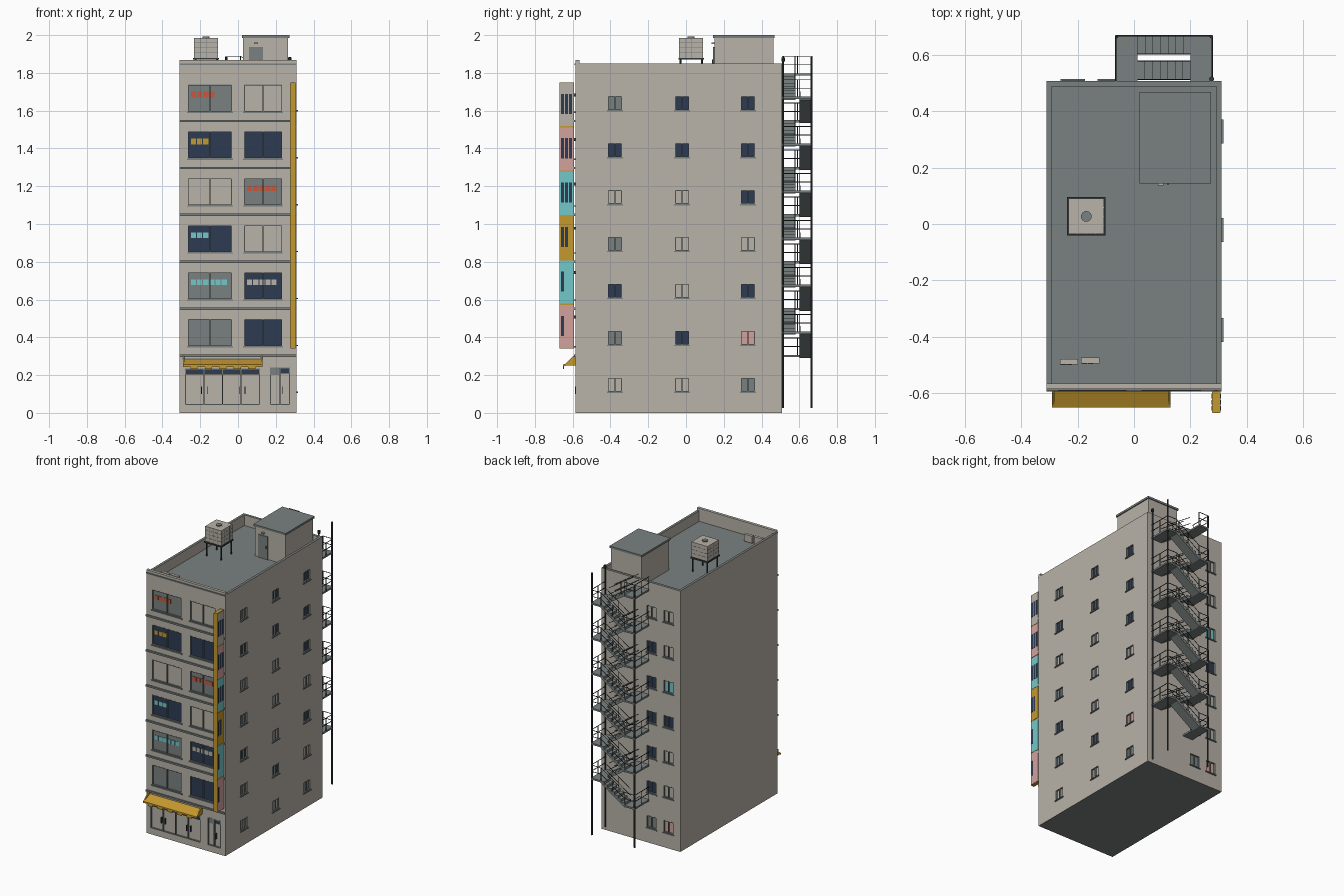
import bpy, bmesh, math
from mathutils import Vector, Matrix

if "Cube" in bpy.data.objects:
    bpy.data.objects.remove(bpy.data.objects["Cube"])


def linear(c):
    return c / 12.92 if c <= 0.04045 else ((c + 0.055) / 1.055) ** 2.4


def material(name, hexa):
    m = bpy.data.materials.new(name)
    col = [linear(int(hexa[i:i + 2], 16) / 255) for i in (0, 2, 4)] + [1]
    m.use_nodes = True
    m.diffuse_color = col
    m.node_tree.nodes["Principled BSDF"].inputs["Base Color"].default_value = col
    return m


PALETTE = dict(beige="b8b2a8", grey="7a8180", dark="34393b", navy="2d3b52",
               mustard="c4982f", teal="73c8ca", pink="d2a29e", red="cc563a")
NAMES = list(PALETTE)
MATS = [material(n, h) for n, h in PALETTE.items()]
parts = {}


# Geometry helpers: each part gathers solids in one mesh
def mesh_of(part):
    return parts.setdefault(part, bmesh.new())


def paint(verts, mat):
    for f in {f for v in verts for f in v.link_faces}:
        f.material_index = NAMES.index(mat)


def box(part, mat, a, b):
    lo = Vector([min(p) for p in zip(a, b)])
    hi = Vector([max(p) for p in zip(a, b)])
    m = Matrix.Translation((lo + hi) / 2) @ Matrix.Diagonal((*(hi - lo), 1))
    paint(bmesh.ops.create_cube(mesh_of(part), size=1, matrix=m)["verts"], mat)


def rod(part, mat, p, q, r=0.0025, n=6):
    p, q = Vector(p), Vector(q)
    d = q - p
    m = Matrix.Translation((p + q) / 2) @ d.to_track_quat("Z", "Y").to_matrix().to_4x4()
    paint(bmesh.ops.create_cone(mesh_of(part), cap_ends=True, segments=n, radius1=r,
                                radius2=r, depth=d.length, matrix=m)["verts"], mat)


def prism(part, mat, profile, place, t0, t1):
    bm = mesh_of(part)
    ends = [[bm.verts.new(place(u, v, t)) for u, v in profile] for t in (t0, t1)]
    bm.faces.new(ends[0])
    bm.faces.new(ends[1][::-1])
    for i in range(len(profile)):
        j = (i + 1) % len(profile)
        bm.faces.new((ends[0][i], ends[0][j], ends[1][j], ends[1][i]))
    paint(ends[0] + ends[1], mat)


# Wall coordinates: u along the wall, w outward from it
W, FRONT, BACK, TOP, DECK = 0.31, -0.585, 0.507, 1.85, 1.775
WALL = {"front": lambda u, w, z: (u, FRONT - w, z),
        "side": lambda u, w, z: (W + w, u, z),
        "back": lambda u, w, z: (u, BACK + w, z)}


def panel(part, mat, wall, u0, u1, z0, z1, w0, w1):
    f = WALL[wall]
    box(part, mat, f(u0, w0, z0), f(u1, w1, z1))


def window(part, wall, u0, u1, z0, z1, color, mullions=1, t=0.004, sill=True):
    panel("cutters", "beige", wall, u0, u1, z0, z1, -0.014, 0.02)
    panel(part, color, wall, u0, u1, z0, z1, -0.016, -0.010)
    for i in range(mullions + 2):
        u = u0 + (u1 - u0 - t) * i / (mullions + 1)
        panel(part, "grey", wall, u, u + t, z0, z1, -0.010, 0.001)
    for z in (z0, z1 - t):
        panel(part, "grey", wall, u0, u1, z, z + t, -0.010, 0.001)
    if sill:
        panel(part, "grey", wall, u0 - 0.005, u1 + 0.005, z0 - 0.007, z0, -0.005, 0.007)


FLOOR = 0.2485
# Front windows: (left colour, right colour), bottom floor first
front = [("grey", "navy"), ("grey", "navy"), ("navy", "beige"),
         ("beige", "grey"), ("navy", "navy"), ("grey", "beige")]
stickers = {(1, 0): ("teal", 6), (1, 1): ("beige", 5), (2, 0): ("teal", 3),
            (3, 1): ("red", 5), (4, 0): ("mustard", 3), (5, 0): ("red", 4)}
for k, pair in enumerate(front):
    z = 0.353 + FLOOR * k
    for s, (u0, u1) in enumerate([(-0.265, -0.032), (0.032, 0.233)]):
        window("front_windows", "front", u0, u1, z, z + 0.143, pair[s])
        color, count = stickers.get((k, s), ("red", 0))
        for i in range(count):
            u = u0 + 0.016 + 0.0325 * i
            panel("window_plates", color, "front", u, u + 0.027, z + 0.075, z + 0.105, -0.010, -0.007)
    panel("floor_bands", "grey", "front", -W, W, z - 0.056, z - 0.044, 0, 0.008)
panel("floor_bands", "grey", "front", -W, W, 1.841, 1.85, 0, 0.006)

# Side and back windows, bottom floor first; one letter per column
CODE = {"b": "beige", "g": "grey", "n": "navy", "p": "pink", "t": "teal"}
for k, row in enumerate("bbg gnp nbn gbb bbn nnn gnn".split()):
    for u, c in zip((-0.376, -0.021, 0.328), row):
        z = 0.112 + FLOOR * k
        window("side_windows", "side", u - 0.037, u + 0.037, z, z + 0.074, CODE[c])
for k, row in enumerate("gp nb nb nn nt nb bb".split()):
    for u, c in zip((-0.085, -0.217), row):
        z = 0.107 + FLOOR * k
        window("back_windows", "back", u - 0.039, u + 0.039, z, z + 0.085, CODE[c])

# Shopfront and entrance
window("shopfront", "front", -0.28, 0.117, 0.042, 0.235, "beige", 3, 0.006, False)
panel("shopfront", "navy", "front", -0.274, 0.111, 0.206, 0.231, -0.010, -0.004)
panel("shopfront", "grey", "front", -0.28, 0.117, 0.202, 0.206, -0.010, 0.001)
for u in (-0.195, -0.165, 0.005, 0.035):
    panel("shopfront", "dark", "front", u, u + 0.004, 0.10, 0.14, -0.010, 0.003)
window("entrance", "front", 0.17, 0.275, 0.042, 0.24, "beige", 1, 0.006, False)
panel("entrance", "grey", "front", 0.176, 0.218, 0.20, 0.236, -0.010, -0.006)
panel("entrance", "navy", "front", 0.225, 0.269, 0.208, 0.234, -0.010, -0.006)
panel("entrance", "dark", "front", 0.232, 0.236, 0.10, 0.14, -0.010, 0.003)

# Awning with scalloped valance
across = lambda u, v, t: (t, FRONT - u, v)
prism("awning", "mustard", [(0, 0.285), (0.065, 0.255), (0.065, 0.245), (0, 0.272)], across, -0.29, 0.13)
for i in range(11):
    x = -0.29 + i * 0.42 / 11
    panel("awning", "mustard", "front", x, x + 0.42 / 11, 0.232 if i % 2 else 0.244, 0.255, 0.062, 0.066)
for x in (-0.29, 0.122):
    prism("awning", "mustard", [(0, 0.305), (0.012, 0.30), (0.065, 0.25), (0, 0.25)], across, x, x + 0.008)

# Hanging sign: framed panels with plain bars on both faces
box("sign", "mustard", (0.278, -0.67, 0.34), (0.304, -0.592, 1.75))
panels = [("pink", 1), ("teal", 1), ("mustard", 2), ("teal", 3), ("pink", 3), ("beige", 3)]
step = 1.41 / 6
for k, (color, bars) in enumerate(panels):
    z = 0.34 + step * k
    for x, out in ((0.304, 0.002), (0.278, -0.002)):
        box("sign", color, (x, -0.668, z + 0.003), (x + out, -0.594, z + step - 0.003))
        for i in range(bars):
            y = -0.661 + 0.021 * i
            box("sign", "navy", (x, y, z + 0.068), (x + 2 * out, y + 0.016, z + 0.174))
    box("sign", "dark", (0.286, -0.594, z + 0.16), (0.296, FRONT, z + 0.175))

# Roof: coping, stair house, tank, cooling units
panel("front_coping", "beige", "front", -W, W, TOP, 1.867, -0.02, 0)
box("stair_house", "beige", (0.027, 0.15, DECK), (0.266, 0.462, 1.986))
box("stair_house", "grey", (0.02, 0.143, 1.986), (0.273, 0.468, 2.0))
box("stair_house", "grey", (0.058, 0.144, DECK), (0.132, 0.15, 1.937))
box("stair_house", "dark", (0.118, 0.138, 1.85), (0.122, 0.144, 1.87))
box("stair_house", "beige", (0.085, 0.136, 1.952), (0.105, 0.15, 1.96))
x0, x1, y0, y1, z0, z1 = -0.232, -0.106, -0.036, 0.09, 1.88, 1.986
box("water_tank", "beige", (x0, y0, z0), (x1, y1, z1))
box("water_tank", "dark", (x0 - 0.005, y0 - 0.005, z0 - 0.01), (x1 + 0.005, y1 + 0.005, z0))
for x in (x0 + 0.006, x1 - 0.006):
    for y in (y0 + 0.006, y1 - 0.006):
        rod("water_tank", "dark", (x, y, DECK), (x, y, z0), 0.005, 8)
e = 0.001
for i in (1, 2, 3):
    x, y, z = (a + (b - a) * i / 4 for a, b in ((x0, x1), (y0, y1), (z0, z1)))
    box("water_tank", "grey", (x - e, y0 - e, z0), (x + e, y1 + e, z1))
    box("water_tank", "grey", (x0 - e, y - e, z0), (x1 + e, y + e, z1))
    box("water_tank", "grey", (x0 - e, y0 - e, z - e), (x1 + e, y1 + e, z + e))
rod("water_tank", "grey", (-0.169, 0.027, z1), (-0.169, 0.027, z1 + 0.006), 0.019, 16)
for x, y in ((-0.23, -0.488), (-0.155, -0.484)):
    box("cooling_units", "beige", (x - 0.032, y - 0.01, DECK + 0.006), (x + 0.032, y + 0.01, DECK + 0.056))
    rod("cooling_units", "grey", (x - 0.01, y - 0.012, DECK + 0.031), (x - 0.01, y - 0.01, DECK + 0.031), 0.02, 12)

# Fire escape
XL, XR, IN, OUT, RISE = (-0.065, 0.013), (0.2, 0.277), (0.51, 0.58), (0.6, 0.67), FLOOR / 2
along = lambda u, v, t: (u, t, v)


def landing(xs, z, edge):
    box("fire_escape", "grey", (xs[0], BACK, z - 0.012), (xs[1], 0.67, z))
    for h in (0.045, 0.09):
        rod("railings", "dark", (xs[0], 0.667, z + h), (xs[1], 0.667, z + h))
        rod("railings", "dark", (edge, BACK, z + h), (edge, 0.667, z + h))
    for p in ((xs[0], 0.667), (xs[1], 0.667), (edge, 0.515), (edge, 0.59)):
        rod("railings", "dark", (*p, z), (*p, z + 0.09))


def flight(xa, xb, z, ys, n=7):
    dx, dz = (xb - xa) / n, RISE / n
    pts = [(xa, z - 0.016)]
    for i in range(n):
        pts += [(xa + dx * i, z + dz * (i + 1)), (xa + dx * (i + 1), z + dz * (i + 1))]
    prism("fire_escape", "grey", pts + [(xb, z + RISE - 0.016)], along, *ys)
    for y in (ys[0] + 0.003, ys[1] - 0.003):
        for h in (0.045, 0.09):
            rod("railings", "dark", (xa, y, z + h), (xb, y, z + RISE + h), 0.002)
        mid = (xa + xb) / 2
        rod("railings", "dark", (mid, y, z + RISE / 2), (mid, y, z + RISE / 2 + 0.09), 0.002)


for k in range(7):
    z = 0.307 + FLOOR * k
    landing(XL, z, XL[0])
    if k < 6:
        landing(XR, z + RISE, XR[1])
        flight(XL[1], XR[0], z, OUT)
        flight(XR[0], XL[1], z + RISE, IN)
for x in (XL[0] + 0.003, XR[1] - 0.003):
    rod("escape_posts", "dark", (x, 0.664, 0.025), (x, 0.664, 1.885), 0.006, 8)

# Drain pipe
rod("drain_pipe", "dark", (0.275, 0.514, 0.025), (0.275, 0.514, 1.87), 0.005, 8)
rod("drain_pipe", "dark", (0.275, 0.514, 1.86), (0.275, 0.514, 1.882), 0.009, 8)

# Building body, with roof well and window openings cut out
box("building", "beige", (-W, FRONT, 0), (W, BACK, TOP))
box("cutters", "beige", (-0.292, FRONT + 0.02, DECK), (0.292, BACK - 0.019, 1.95))

objs = {}
for name, bm in parts.items():
    bmesh.ops.recalc_face_normals(bm, faces=bm.faces[:])
    me = bpy.data.meshes.new(name)
    used = sorted({f.material_index for f in bm.faces} | ({0, 1} if name == "building" else set()))
    for f in bm.faces:
        f.material_index = used.index(f.material_index)
    bm.to_mesh(me)
    bm.free()
    for i in used:
        me.materials.append(MATS[i])
    objs[name] = bpy.data.objects.new(name, me)
    bpy.context.scene.collection.objects.link(objs[name])

body, cutter = objs["building"], objs["cutters"]
mod = body.modifiers.new("openings", "BOOLEAN")
mod.operation, mod.solver, mod.object = "DIFFERENCE", "EXACT", cutter
bpy.context.view_layer.objects.active = body
bpy.ops.object.modifier_apply(modifier=mod.name)
bpy.data.objects.remove(cutter)
# Grey roof deck, parapet top and base
for p in body.data.polygons:
    flat = abs(p.normal.z) > 0.9 and (p.center.z > 1.76 or p.center.z < 0.01)
    p.material_index = 1 if flat else 0
